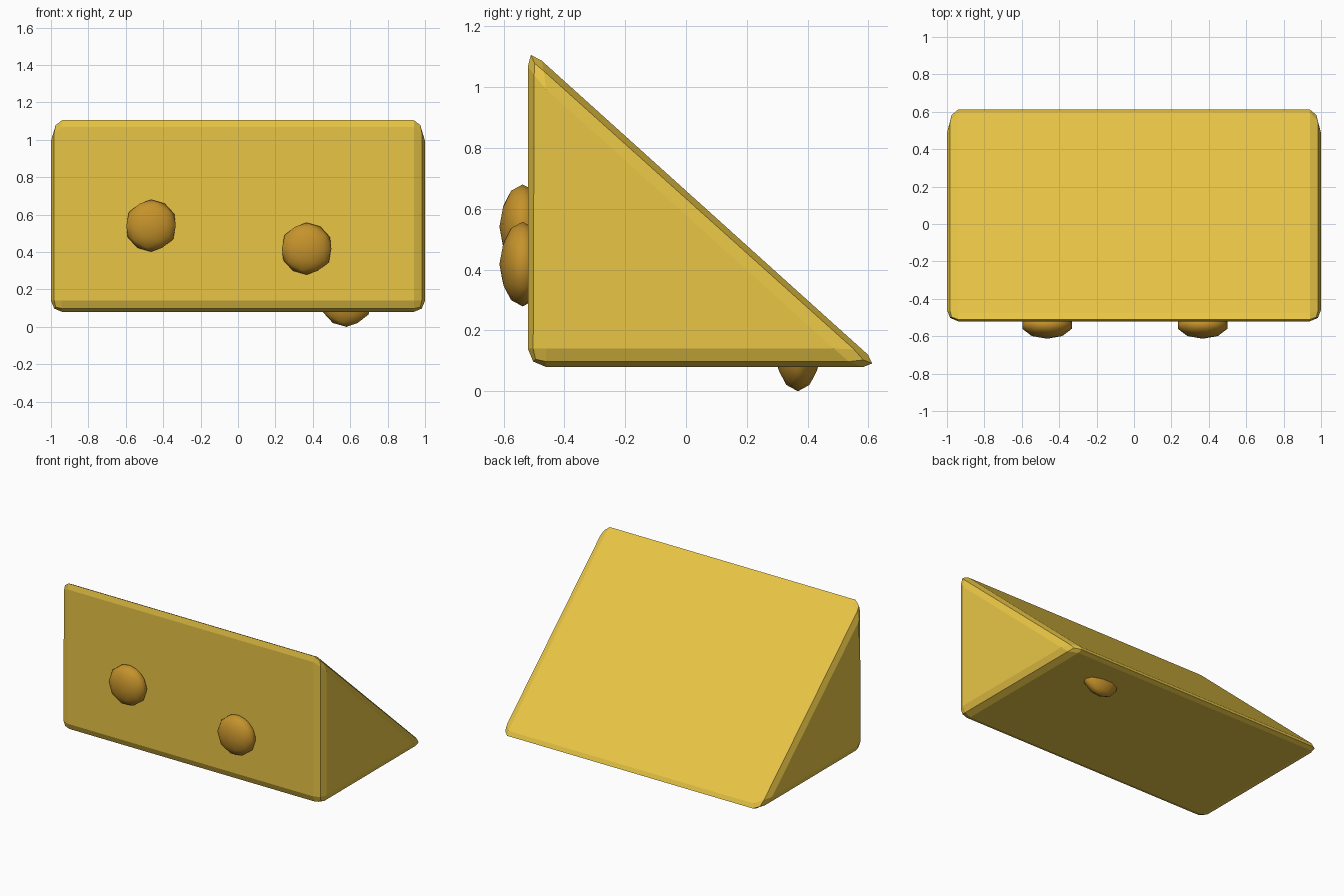
import bpy, bmesh

if "Cube" in bpy.data.objects:
    bpy.data.objects.remove(bpy.data.objects["Cube"])


def material(name, rgb):
    m = bpy.data.materials.new(name)
    m.diffuse_color = (*rgb, 1)
    m.use_nodes = True
    m.node_tree.nodes["Principled BSDF"].inputs["Base Color"].default_value = m.diffuse_color
    return m


body_mat = material("wedge_yellow", (0.81, 0.56, 0.06))
spot_mat = material("spot_amber", (0.56, 0.29, 0.025))

# Wedge: right-triangle profile (y, z) extruded along x, edges rounded in two facets
profile = [(-0.52, 0.08), (0.643, 0.08), (-0.52, 1.128)]
bm = bmesh.new()
face = bm.faces.new([bm.verts.new((-1, y, z)) for y, z in profile])
ext = bmesh.ops.extrude_face_region(bm, geom=[face])
new_verts = [g for g in ext["geom"] if isinstance(g, bmesh.types.BMVert)]
bmesh.ops.translate(bm, verts=new_verts, vec=(2, 0, 0))
bmesh.ops.recalc_face_normals(bm, faces=bm.faces)
mesh = bpy.data.meshes.new("wedge")
bm.to_mesh(mesh)
bm.free()
wedge = bpy.data.objects.new("wedge", mesh)
bpy.context.collection.objects.link(wedge)
wedge.data.materials.append(body_mat)
bevel = wedge.modifiers.new("rounded_edges", "BEVEL")
bevel.width = 0.06
bevel.segments = 2
bevel.limit_method = "ANGLE"

# Round spots: flattened low-poly balls, two on the front and one underneath
for name, loc in [("front_spot_left", (-0.465, -0.537, 0.541)),
                  ("front_spot_right", (0.367, -0.537, 0.418)),
                  ("bottom_spot", (0.58, 0.368, 0.139))]:
    bpy.ops.mesh.primitive_ico_sphere_add(subdivisions=2, radius=0.139, location=loc)
    spot = bpy.context.object
    spot.name = name
    spot.scale = (1, 0.55, 1)
    spot.data.materials.append(spot_mat)
    bpy.ops.object.shade_smooth()
